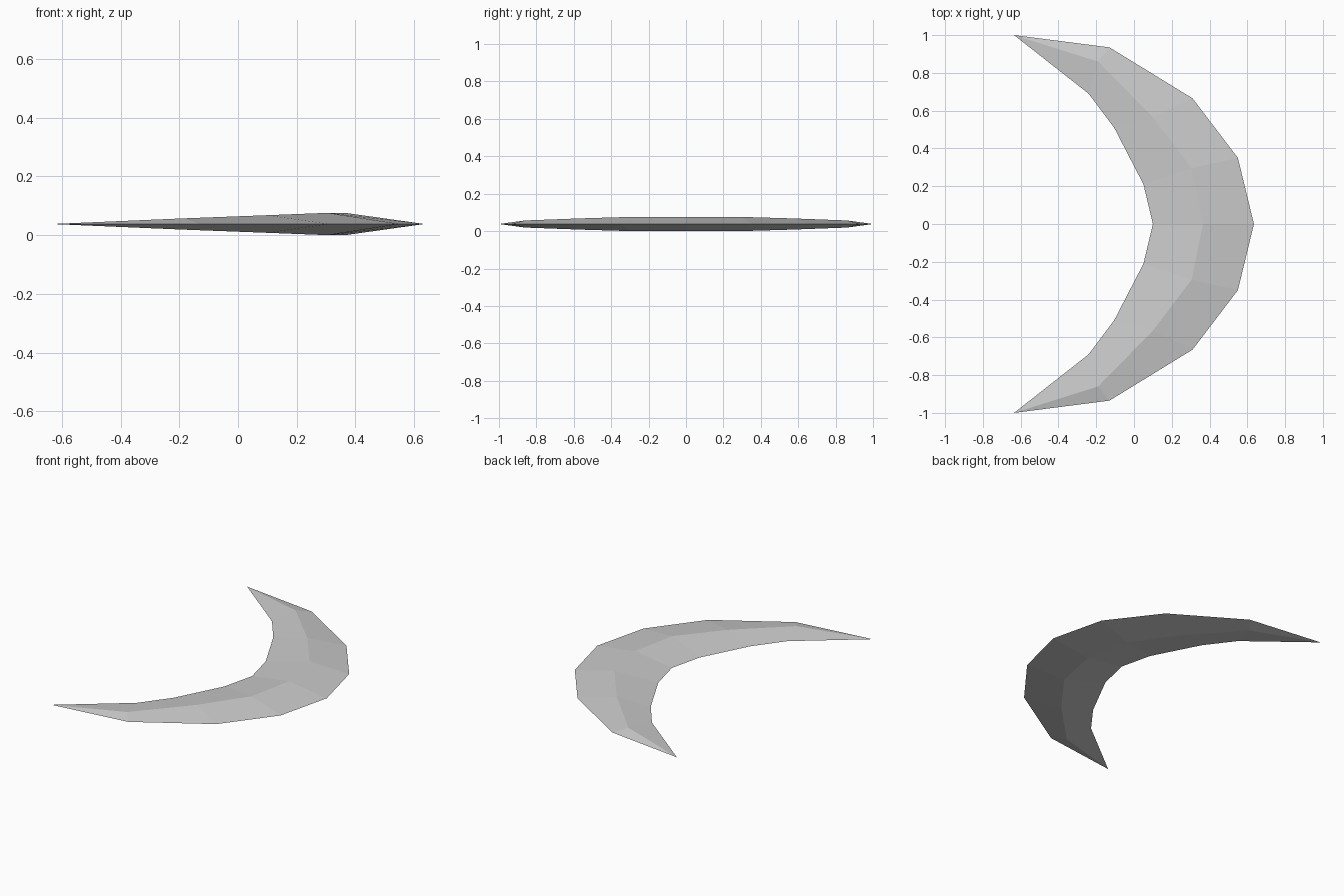
import bpy
import bmesh

cube = bpy.data.objects.get("Cube")
if cube:
    bpy.data.objects.remove(cube, do_unlink=True)

HALF_HEIGHT = 0.038

# Stations from the middle to the horn: outer edge, raised ridge, inner edge
stations = [
    ((0.635, 0, 0), (0.365, 0, HALF_HEIGHT), (0.10, 0, 0)),
    ((0.55, 0.35, 0), (0.305, 0.295, HALF_HEIGHT), (0.05, 0.21, 0)),
    ((0.31, 0.665, 0), (0.10, 0.565, 0.03), (-0.105, 0.51, 0)),
    ((-0.13, 0.935, 0), (-0.19, 0.86, 0.019), (-0.24, 0.69, 0)),
]
tip_point = (-0.635, 1, 0)

# Upper quarter of the blade
bm = bmesh.new()
rows = [[bm.verts.new(p) for p in row] for row in stations]
tip = bm.verts.new(tip_point)
for a, b in zip(rows, rows[1:]):
    for k in range(2):
        bm.faces.new((a[k], b[k], b[k + 1], a[k + 1]))
for k in range(2):
    bm.faces.new((rows[-1][k], tip, rows[-1][k + 1]))

mesh = bpy.data.meshes.new("crescent_blade")
bm.to_mesh(mesh)
bm.free()
blade = bpy.data.objects.new("crescent_blade", mesh)
bpy.context.collection.objects.link(blade)
blade.location.z = HALF_HEIGHT

# Mirror to the other horn and the underside
mirror = blade.modifiers.new("mirror", 'MIRROR')
mirror.use_axis = (False, True, True)
mirror.use_clip = True
mirror.merge_threshold = 0.001

# Pale grey metal
color = (0.6, 0.6, 0.6, 1)
mat = bpy.data.materials.new("pale_grey")
mat.use_nodes = True
mat.diffuse_color = color
mat.node_tree.nodes["Principled BSDF"].inputs["Base Color"].default_value = color
mesh.materials.append(mat)
